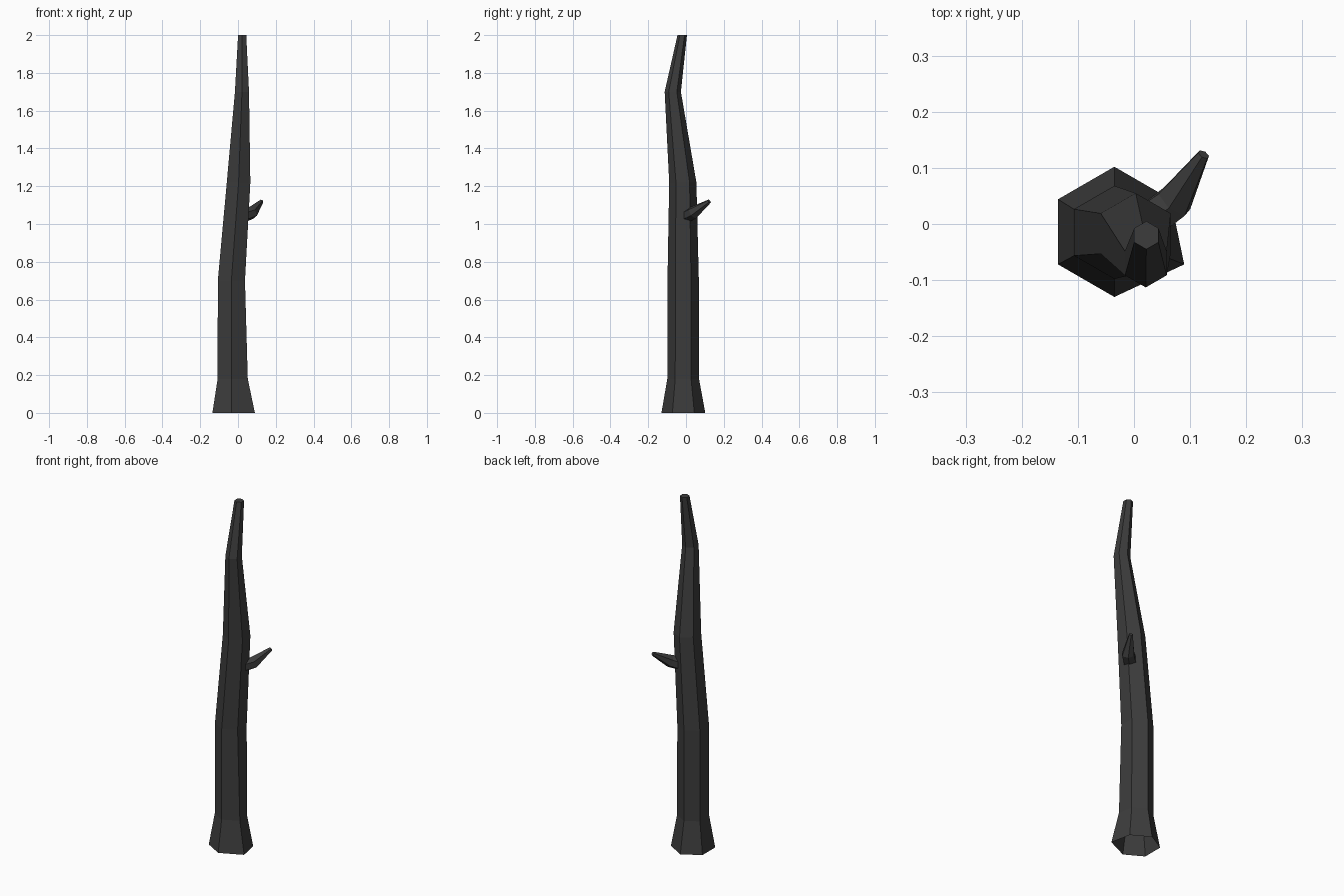
import bpy, bmesh
from math import radians
from mathutils import Matrix, Vector

cube = bpy.data.objects.get("Cube")
if cube:
    bpy.data.objects.remove(cube)

SIDES = 6

bark = bpy.data.materials.new("charred bark")
bark.use_nodes = True
colour = (0.045, 0.045, 0.045, 1)
bark.diffuse_color = colour
bark.node_tree.nodes["Principled BSDF"].inputs["Base Color"].default_value = colour


def tapered_limb(name, rings, tilted=False, root_stretch=()):
    """Skin six-sided rings of (centre, radius); open root, capped tip."""
    bm = bmesh.new()
    loops = []
    for i, (centre, radius) in enumerate(rings):
        centre = Vector(centre)
        turn = Matrix.Identity(3)
        if tilted:
            ahead = Vector(rings[min(i + 1, len(rings) - 1)][0])
            behind = Vector(rings[max(i - 1, 0)][0])
            turn = (ahead - behind).to_track_quat('Z', 'Y').to_matrix()
        loop = []
        for k in range(SIDES):
            spoke = Matrix.Rotation(radians(30 + 60 * k), 3, 'Z') @ Vector((radius, 0, 0))
            loop.append(bm.verts.new(centre + turn @ spoke))
        # one root corner spreads sideways
        if i < len(root_stretch):
            loop[-1].co.x += root_stretch[i]
        loops.append(loop)
    for low, high in zip(loops, loops[1:]):
        for k in range(SIDES):
            n = (k + 1) % SIDES
            bm.faces.new((low[k], low[n], high[n], high[k]))
    bm.faces.new(loops[-1])
    mesh = bpy.data.meshes.new(name)
    bm.to_mesh(mesh)
    bm.free()
    mesh.materials.append(bark)
    obj = bpy.data.objects.new(name, mesh)
    bpy.context.collection.objects.link(obj)
    return obj


# Crooked trunk with a flared, hollow foot
tapered_limb("trunk", [
    ((-0.035, -0.014, 0), 0.116),
    ((-0.035, -0.015, 0.18), 0.084),
    ((-0.035, -0.015, 0.70), 0.083),
    ((0.003, -0.017, 1.22), 0.072),
    ((0.021, -0.070, 1.70), 0.043),
    ((0.022, -0.020, 2.0), 0.025),
], root_stretch=(0.024, 0.014))

# Broken branch stub, rooted inside the trunk
tapered_limb("branch_stub", [
    ((0.020, 0.0, 1.04), 0.036),
    ((0.072, 0.040, 1.06), 0.035),
    ((0.124, 0.124, 1.12), 0.011),
], tilted=True)
